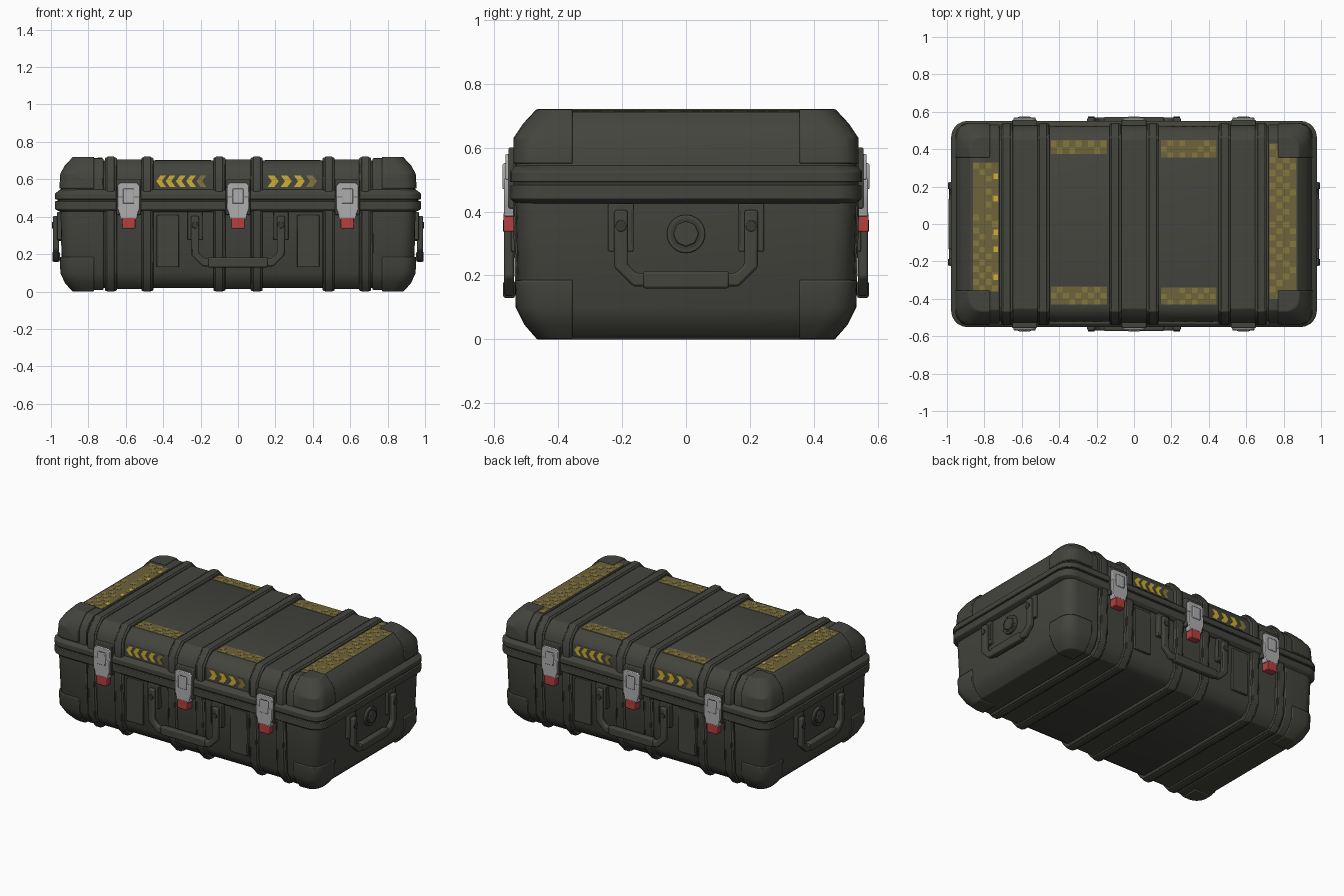
import bpy, bmesh, math, random
from mathutils import Matrix, Vector

if "Cube" in bpy.data.objects:
    bpy.data.objects.remove(bpy.data.objects["Cube"])

random.seed(4)
PI = math.pi


def material(name, rgb):
    m = bpy.data.materials.new(name)
    m.diffuse_color = (*rgb, 1)
    m.use_nodes = True
    m.node_tree.nodes["Principled BSDF"].inputs["Base Color"].default_value = m.diffuse_color
    return m


SHELL = material("dark olive grey", (0.058, 0.058, 0.049))
DARK = material("near black olive", (0.040, 0.040, 0.035))
STEEL = material("brushed steel", (0.42, 0.42, 0.43))
RED = material("latch red", (0.46, 0.05, 0.05))
YELLOW = material("bright yellow", (0.62, 0.42, 0.035))
FADED = material("faded yellow", (0.155, 0.125, 0.042))
WORN = material("worn yellow", (0.235, 0.185, 0.047))


def finish(name, bm, mat, bevel=0.0):
    bmesh.ops.recalc_face_normals(bm, faces=bm.faces)
    me = bpy.data.meshes.new(name)
    bm.to_mesh(me)
    bm.free()
    me.materials.append(mat)
    ob = bpy.data.objects.new(name, me)
    bpy.context.collection.objects.link(ob)
    if bevel:
        b = ob.modifiers.new("edge_bevel", 'BEVEL')
        b.width, b.segments, b.limit_method = bevel, 2, 'ANGLE'
        b.angle_limit = math.radians(35)
    bpy.ops.object.select_all(action='DESELECT')
    ob.select_set(True)
    bpy.context.view_layer.objects.active = ob
    bpy.ops.object.shade_smooth_by_angle(angle=math.radians(35))
    return ob


def loft(name, rings, d=0.0, clips=(), mat=SHELL, bevel=0.005, mirror=(1, 1)):
    """Rounded-rectangle rings (z, half x, half y, radius) grown by d, clipped
    by (point, outward normal) planes and copied by sign."""
    bm = bmesh.new()
    loops = []
    for i, (z, hx, hy, r) in enumerate(rings):
        z += d if z > 0.65 and i == len(rings) - 1 else -d if z < 0.03 else 0
        loop = []
        for k, (sx, sy) in enumerate(((1, 1), (-1, 1), (-1, -1), (1, -1))):
            for j in range(6):
                a = (k + j / 5) * PI / 2
                loop.append(bm.verts.new((sx * (hx + d - r) + r * math.cos(a),
                                          sy * (hy + d - r) + r * math.sin(a), z)))
        loops.append(loop)
    n = len(loops[0])
    for a, b in zip(loops, loops[1:]):
        for i in range(n):
            bm.faces.new((a[i], a[(i + 1) % n], b[(i + 1) % n], b[i]))
    bm.faces.new(loops[0])
    bm.faces.new(loops[-1])
    for co, no in clips:
        bmesh.ops.bisect_plane(bm, geom=bm.verts[:] + bm.edges[:] + bm.faces[:],
                               plane_co=co, plane_no=no, clear_outer=True)
        bmesh.ops.holes_fill(bm, edges=[e for e in bm.edges if e.is_boundary], sides=0)
    for sx, sy in {(mx, my) for mx in (1, mirror[0]) for my in (1, mirror[1])}:
        c = bm.copy()
        bmesh.ops.scale(c, vec=(sx, sy, 1), verts=c.verts)
        finish(name, c, mat, bevel)


def plate(name, pts, y0, y1, mat, turns=(0, PI), bevel=0.004):
    """Outline in (x, z) extruded outward from y0 to y1 on the front, then turned about z."""
    for t in turns:
        bm = bmesh.new()
        f = bm.faces.new([bm.verts.new((x, -y0, z)) for x, z in pts])
        g = bmesh.ops.extrude_face_region(bm, geom=[f])["geom"]
        bmesh.ops.translate(bm, vec=(0, y0 - y1, 0),
                            verts=[v for v in g if isinstance(v, bmesh.types.BMVert)])
        bmesh.ops.rotate(bm, matrix=Matrix.Rotation(t, 3, 'Z'), verts=bm.verts)
        finish(name, bm, mat, bevel)


def rect(x0, x1, z0, z1):
    return [(x0, z0), (x1, z0), (x1, z1), (x0, z1)]


def disc(cx, cz, r, n):
    return [(cx + r * math.cos(2 * PI * i / n), cz + r * math.sin(2 * PI * i / n)) for i in range(n)]


# Shell halves
BASE = [(0.02, 0.865, 0.445, .07), (0.045, 0.905, 0.485, .08),
        (0.10, 0.93, 0.513, .08), (0.44, 0.937, 0.522, .07)]
LID = [(0.53, 0.937, 0.52, .07), (0.63, 0.93, 0.52, .08),
       (0.675, 0.905, 0.49, .08), (0.70, 0.862, 0.447, .07)]


def slab(x0, x1):
    return [((x0, 0, 0), (-1, 0, 0)), ((x1, 0, 0), (1, 0, 0))]


for label, rings in (("base", BASE), ("lid", LID)):
    loft(label + "_shell", rings)
    # Thicker end sections and latch bays
    loft(label + "_end_section", rings, 0.012, slab(0.72, 2), mirror=(-1, 1))
    loft(label + "_latch_bay", rings, 0.006, slab(0.5, 0.66), mirror=(-1, 1))
    loft(label + "_centre_bay", rings, 0.006, slab(-0.08, 0.08))
    # Ribs wrapping around the case, each with a raised middle
    for x in (0.10, 0.485, 0.68):
        loft(label + "_rib", rings, 0.016, slab(x - 0.032, x + 0.032), mirror=(-1, 1))
        loft(label + "_rib_crest", rings, 0.021, slab(x - 0.021, x + 0.021), mirror=(-1, 1))

# Corner guards
corner = [((0.77, 0, 0), (-1, 0, 0)), ((0, 0.355, 0), (0, -1, 0))]
loft("base_corner_guard", BASE, 0.02, corner + [((0, 0, 0.185), (0, 0, 1))], mirror=(-1, -1))
loft("lid_corner_guard", LID, 0.02, corner + [((0, 0, 0.55), (0, 0, -1))], mirror=(-1, -1))

# Rim where the halves meet, with a dark seal
loft("base_rim", [(0.425, 0.95, 0.532, .08), (0.44, 0.978, 0.55, .09),
                  (0.483, 0.978, 0.55, .09)], bevel=0.003)
loft("lid_rim", [(0.493, 0.978, 0.552, .09), (0.525, 0.978, 0.552, .09),
                 (0.545, 0.95, 0.532, .08)], bevel=0.003)
loft("rim_seal", [(0.47, 0.965, 0.54, .08), (0.51, 0.965, 0.54, .08)], mat=DARK, bevel=0)

# Latches on front and back
for cx in (-0.585, 0.0, 0.585):
    plate("latch_mount", rect(cx - .066, cx + .066, .41, .60), .50, .556, SHELL)
    plate("latch_hook", [(cx - .06, .50), (cx + .06, .50), (cx + .06, .565), (cx + .045, .58),
                         (cx - .045, .58), (cx - .06, .565)], .54, .566, STEEL)
    plate("latch_lever", [(cx - .044, .385), (cx + .044, .385), (cx + .05, .42), (cx + .058, .44),
                          (cx + .058, .505), (cx - .058, .505), (cx - .058, .44), (cx - .05, .42)],
          .53, .570, STEEL)
    plate("latch_ridge", rect(cx - .03, cx + .03, .47, .55), .56, .575, STEEL)
    plate("latch_slot", rect(cx - .02, cx + .02, .545, .552), .565, .569, DARK, bevel=0)
    plate("latch_tab", rect(cx - .036, cx + .036, .337, .395), .52, .572, RED)


def carry_handle(label, w, zt, zb, y0, y1, turns):
    """U-shaped grip with chamfered corners, pivots and grip bumps."""
    t, c = 0.042, 0.06
    u = [(-w, zt), (-w, zb + c), (-w + c, zb), (w - c, zb), (w, zb + c), (w, zt),
         (w - t, zt), (w - t, zb + c + .01), (w - c - .01, zb + t),
         (-w + c + .01, zb + t), (-w + t, zb + c + .01), (-w + t, zt)]
    plate(label + "_handle", u, y0 + .012, y1, SHELL, turns, 0.008)
    plate(label + "_handle_grip", rect(-w + c + .03, w - c - .03, zb - .006, zb + t + .006),
          y0 + .008, y1 + .003, SHELL, turns, 0.008)
    for s in (-1, 1):
        m = s * (w - t / 2)
        plate(label + "_handle_bracket", rect(m - .04, m + .04, zt - .13, zt + .02),
              y0 - .03, y0 + .022, SHELL, turns)
        plate(label + "_handle_pivot", disc(m, zt - .05, .018, 12), y0, y1 + .004, DARK, turns, 0.002)
        plate(label + "_bracket_slot", rect(m - s * .036 - .004, m - s * .036 + .004, zt - .11, zt),
              y0 + .018, y0 + .025, DARK, turns, 0)


carry_handle("front", 0.25, 0.405, 0.135, 0.527, 0.57, (0, PI))
carry_handle("side", 0.225, 0.405, 0.165, 0.945, 0.99, (PI / 2, -PI / 2))

# Pressure valve on each end
ends = (PI / 2, -PI / 2)
plate("valve_ring", disc(0, .33, .06, 24), .93, .962, SHELL, ends)
plate("valve_recess", disc(0, .33, .048, 24), .96, .964, DARK, ends, 0)
plate("valve_cap", disc(0, .33, .04, 8), .955, .972, SHELL, ends)

# Raised panels beside the handles
for s in (-1, 1):
    a, b = sorted((s * .315, s * .435))
    plate("front_panel", rect(a, b, .13, .41), .50, .529, SHELL)

# Chevrons on the lid's front and back faces
for s, xs in ((-1, (.20, .255, .31, .365, .415)), (1, (.195, .265, .335, .40))):
    for i, x in enumerate(xs):
        x *= s
        w = .03 if s < 0 else .036
        pts = [(x - s * w, .56), (x, .56), (x + s * .022, .59), (x, .62),
               (x - s * w, .62), (x - s * (w - .022), .59)]
        worn = (s < 0 and i == 0) or (s > 0 and i == 3)
        plate("lid_chevron", pts, .517, .524, WORN if worn else YELLOW, bevel=0)


def top_boxes(name, boxes, z, h, mat):
    bm = bmesh.new()
    for x0, x1, y0, y1 in boxes:
        m = Matrix.Translation(((x0 + x1) / 2, (y0 + y1) / 2, z + h / 2)) @ \
            Matrix.Diagonal((x1 - x0, y1 - y0, h, 1))
        bmesh.ops.create_cube(bm, size=1, matrix=m)
    finish(name, bm, mat)


# Worn warning strips on the top of the lid
strips = [(-.86, -.725, -.36, .33, .712), (.725, .87, -.40, .43, .712),
          (-.445, -.145, .375, .45, .70), (-.445, -.145, -.43, -.335, .70),
          (.145, .44, .355, .45, .70), (.145, .44, -.43, -.34, .70)]
for x0, x1, y0, y1, z in strips:
    top_boxes("warning_strip", [(x0, x1, y0, y1)], z - .002, .004, FADED)
    nx, ny = round((x1 - x0) / .034), round((y1 - y0) / .034)
    dx, dy = (x1 - x0) / nx, (y1 - y0) / ny
    cells = [(x0 + i * dx, x0 + (i + .9) * dx, y0 + j * dy, y0 + (j + .9) * dy)
             for i in range(nx) for j in range(ny) if (i + j) % 2 and random.random() < .75]
    top_boxes("warning_strip_chips", cells, z + .001, .002, WORN)
top_boxes("bright_paint_chips", [(-.75, -.728, y, y + .03) for y in (-.30, -.15, -.06, .12, .24)],
          .713, .003, YELLOW)
